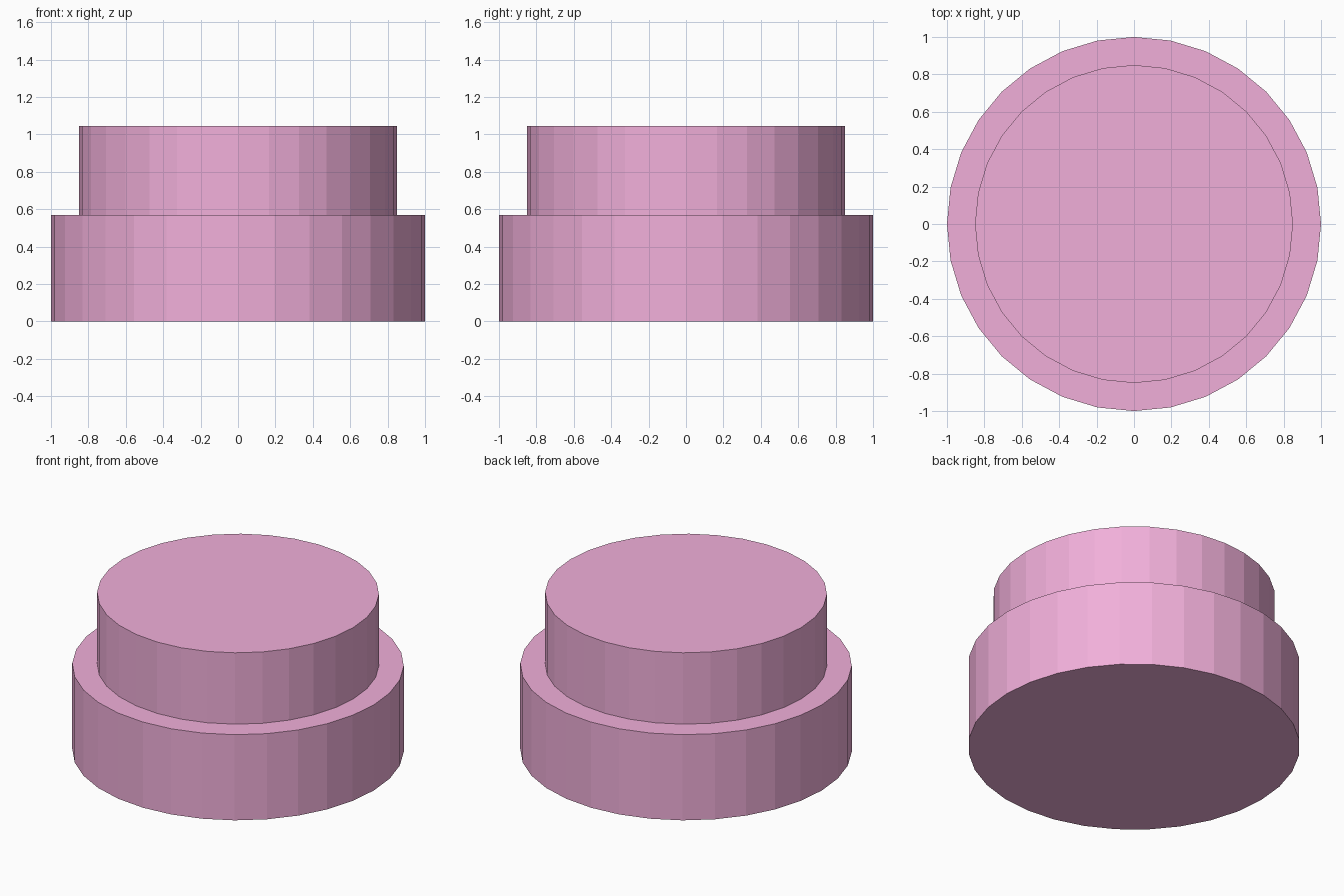
import bpy

if "Cube" in bpy.data.objects:
    bpy.data.objects.remove(bpy.data.objects["Cube"])

pink = bpy.data.materials.new("pink")
pink.diffuse_color = (0.88, 0.43, 0.70, 1.0)
pink.use_nodes = True
pink.node_tree.nodes["Principled BSDF"].inputs["Base Color"].default_value = pink.diffuse_color


def drum(name, radius, bottom, top):
    bpy.ops.mesh.primitive_cylinder_add(
        vertices=32, radius=radius, depth=top - bottom,
        location=(0, 0, (bottom + top) / 2))
    obj = bpy.context.object
    obj.name = name
    obj.data.materials.append(pink)
    return obj


# Wide lower drum
drum("base_drum", 1.0, 0.0, 0.57)
# Narrower upper drum standing on it
drum("upper_drum", 0.85, 0.57, 1.045)
